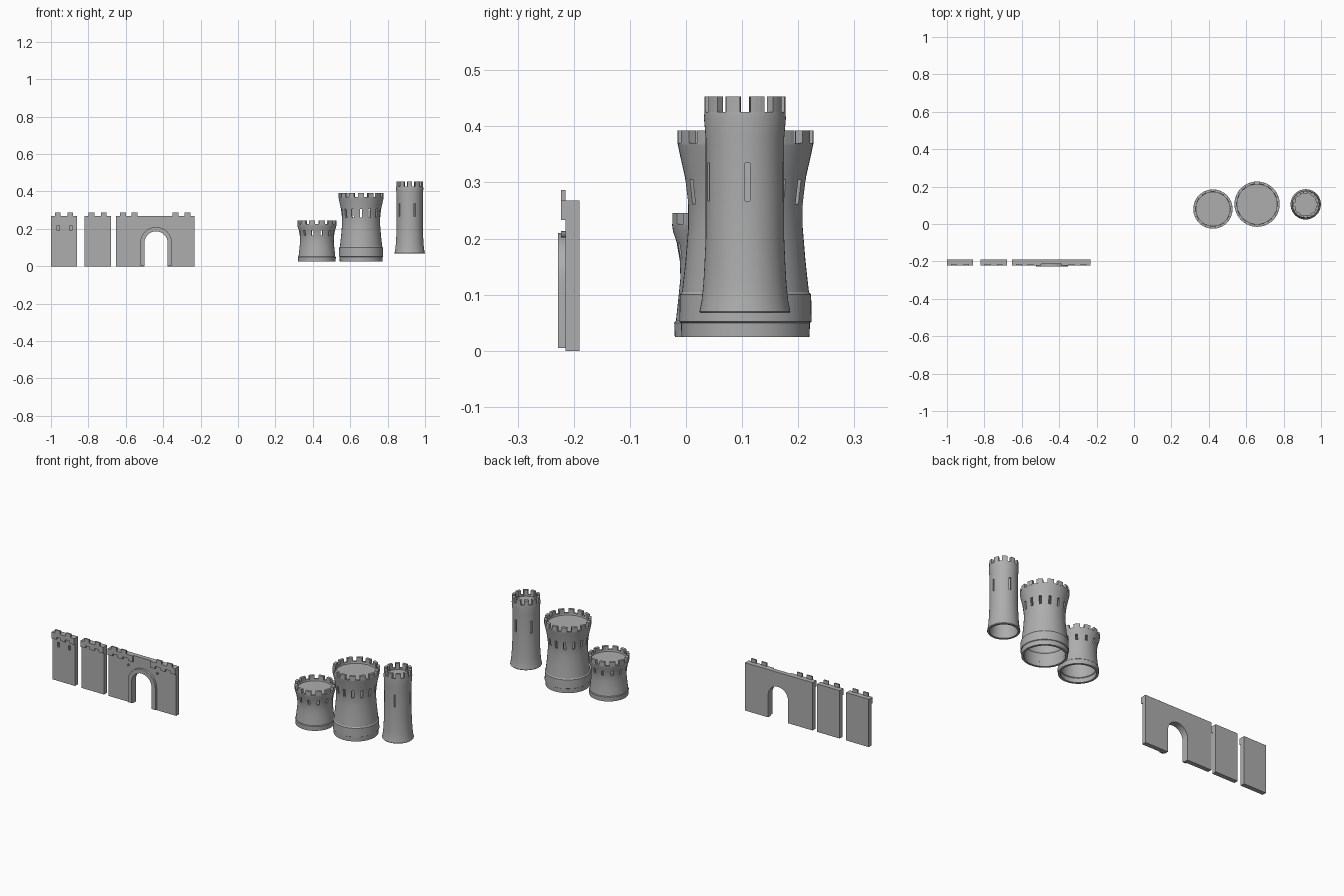
import bpy, bmesh
from math import sin, cos, pi, radians
from mathutils import Vector, Matrix

if "Cube" in bpy.data.objects:
    bpy.data.objects.remove(bpy.data.objects["Cube"])

stone = bpy.data.materials.new("grey_stone")
stone.use_nodes = True
GREY = (0.42, 0.42, 0.42, 1)
stone.diffuse_color = GREY
stone.node_tree.nodes["Principled BSDF"].inputs["Base Color"].default_value = GREY


def finish(bm, name, at=(0, 0, 0)):
    bmesh.ops.recalc_face_normals(bm, faces=bm.faces)
    mesh = bpy.data.meshes.new(name)
    bm.to_mesh(mesh)
    bm.free()
    mesh.materials.append(stone)
    obj = bpy.data.objects.new(name, mesh)
    obj.location = at
    bpy.context.collection.objects.link(obj)
    return obj


def prism(bm, points, push):
    face = bm.faces.new([bm.verts.new(p) for p in points])
    out = bmesh.ops.extrude_face_region(bm, geom=[face])["geom"]
    moved = [v for v in out if isinstance(v, bmesh.types.BMVert)]
    bmesh.ops.translate(bm, verts=moved, vec=push)


def box(bm, x0, x1, y0, y1, z0, z1, turn=Matrix()):
    mid = Vector((x0 + x1, y0 + y1, z0 + z1)) / 2
    size = Matrix.Diagonal((x1 - x0, y1 - y0, z1 - z0, 1))
    bmesh.ops.create_cube(bm, size=1, matrix=turn @ Matrix.Translation(mid) @ size)


def cut(obj, cutter):
    mod = obj.modifiers.new("openings", 'BOOLEAN')
    mod.operation, mod.solver, mod.object = 'DIFFERENCE', 'EXACT', cutter
    bpy.context.view_layer.update()
    result = obj.evaluated_get(bpy.context.evaluated_depsgraph_get())
    mesh = bpy.data.meshes.new_from_object(result)
    obj.modifiers.clear()
    obj.data = mesh
    bpy.data.objects.remove(cutter)


def smooth(obj):
    bpy.ops.object.select_all(action='DESELECT')
    obj.select_set(True)
    bpy.context.view_layer.objects.active = obj
    bpy.ops.object.shade_smooth_by_angle(angle=radians(30))


def arc(radius, a0, a1, steps):
    angles = [a0 + (a1 - a0) * i / steps for i in range(steps + 1)]
    return [(radius * cos(a), radius * sin(a)) for a in angles]


# Towers: flared open-bottomed shell, slits, roof floor and battlement ring
def tower(name, at, profile, top, merlons, slits, first, slit_w, slit_z, wall=0.012, sides=56):
    loop = profile + [(r - wall, z) for r, z in reversed(profile)]
    bm = bmesh.new()
    rings = []
    for r, z in loop:
        rings.append([bm.verts.new((r * cos(2 * pi * i / sides), r * sin(2 * pi * i / sides), z))
                      for i in range(sides)])
    for a, b in zip(rings, rings[1:] + rings[:1]):
        for i in range(sides):
            j = (i + 1) % sides
            bm.faces.new((a[i], a[j], b[j], b[i]))
    shell = finish(bm, name + "_wall", at)

    bm = bmesh.new()
    for k in range(slits):
        turn = Matrix.Rotation(first + 2 * pi * k / slits, 4, 'Z')
        box(bm, 0.04, 0.2, -slit_w / 2, slit_w / 2, *slit_z, turn)
    cut(shell, finish(bm, "slit_cutter", at))
    smooth(shell)

    rim_r, rim_z = profile[-1]
    bm = bmesh.new()
    disc = arc(rim_r - wall + 0.003, 0, 2 * pi, sides)[:-1]
    prism(bm, [(x, y, rim_z - 0.016) for x, y in disc], (0, 0, 0.006))
    finish(bm, name + "_floor", at)

    bm = bmesh.new()
    step = 2 * pi / merlons
    for k in range(merlons):
        a0, a1 = (k + 0.22) * step, (k + 0.8) * step
        ends = arc(rim_r, a0, a1, 3) + arc(rim_r - 0.015, a1, a0, 3)
        prism(bm, [(x, y, rim_z - 0.002) for x, y in ends], (0, 0, top - rim_z + 0.002))
    finish(bm, name + "_merlons", at)


tower("short_tower", (0.422, 0.08, 0),
      [(0.1, 0.025), (0.101, 0.05), (0.098, 0.053), (0.094, 0.09), (0.09, 0.13),
       (0.091, 0.16), (0.097, 0.195), (0.103, 0.212), (0.105, 0.226)],
      0.246, 12, 12, pi / 12, 0.011, (0.165, 0.192))
tower("wide_tower", (0.658, 0.106, 0),
      [(0.114, 0.025), (0.115, 0.05), (0.118, 0.052), (0.117, 0.1), (0.113, 0.105),
       (0.107, 0.16), (0.102, 0.22), (0.102, 0.26), (0.108, 0.31), (0.117, 0.35),
       (0.121, 0.37)],
      0.393, 14, 14, pi / 14, 0.012, (0.262, 0.305))
tower("tall_tower", (0.918, 0.105, 0),
      [(0.079, 0.067), (0.081, 0.07), (0.077, 0.09), (0.074, 0.12), (0.072, 0.155),
       (0.07, 0.2), (0.07, 0.38), (0.073, 0.415), (0.072, 0.426)],
      0.453, 10, 5, radians(4), 0.009, (0.267, 0.335), 0.01)

# Walls
BACK, FRONT, TRIM, ARCH = -0.19, -0.215, -0.223, -0.228
HEIGHT, TOP = 0.268, 0.287


def parapet(name, x0, x1, teeth):
    bm = bmesh.new()
    box(bm, x0, x1, TRIM, FRONT, 0.247, HEIGHT)
    for t0, t1 in teeth:
        box(bm, t0, t1, TRIM, FRONT, 0.247, TOP)
    # stepped corbels under the ledge, between the teeth
    for edge in (x0, (x0 + x1) / 2 - 0.015, x1 - 0.03):
        box(bm, edge, edge + 0.03, TRIM, FRONT, 0.233, 0.247)
    finish(bm, name, (0, 0, 0))


def plain_wall(name, x0, x1):
    bm = bmesh.new()
    box(bm, x0, x1, FRONT, BACK, 0, HEIGHT)
    parapet(name + "_parapet", x0, x1,
            [(x0 + s, x0 + s + 0.03) for s in (0.022, 0.088)])
    return finish(bm, name)


window_wall = plain_wall("window_wall", -1, -0.86)
plain_wall("plain_wall", -0.82, -0.68)

bm = bmesh.new()
for x in (-0.962, -0.894):
    box(bm, x - 0.007, x + 0.007, -0.25, FRONT + 0.014, 0.19, 0.217)
cut(window_wall, finish(bm, "window_cutter"))

# Gate wall with arched opening
MID, SPRING, INNER, OUTER = -0.438, 0.125, 0.062, 0.085
inner = [(MID + x, SPRING + z) for x, z in arc(INNER, 0, pi, 16)]
outer = [(MID + x, SPRING + z) for x, z in arc(OUTER, pi, 0, 16)]

bm = bmesh.new()
outline = ([(-0.233, HEIGHT), (-0.233, 0), (MID + INNER, 0)] + inner
           + [(MID - INNER, 0), (-0.652, 0), (-0.652, HEIGHT)])
prism(bm, [(x, FRONT, z) for x, z in outline], (0, BACK - FRONT, 0))
finish(bm, "gate_wall")

bm = bmesh.new()
frame = ([(MID + INNER, 0.005)] + inner + [(MID - INNER, 0.005), (MID - OUTER, 0.005)]
         + outer + [(MID + OUTER, 0.005)])
prism(bm, [(x, ARCH, z) for x, z in frame], (0, FRONT - ARCH, 0))
smooth(finish(bm, "gate_arch"))

parapet("gate_parapet_right", -0.652, -0.497, [(-0.63, -0.598), (-0.57, -0.537)])
parapet("gate_parapet_left", -0.388, -0.233, [(-0.35, -0.318), (-0.285, -0.253)])

# Studs beside the arch
for side, label in ((-1, "right"), (1, "left")):
    bm = bmesh.new()
    ring = arc(0.006, 0, 2 * pi, 10)[:-1]
    prism(bm, [(MID + side * 0.09 + x, TRIM, 0.208 + z) for x, z in ring], (0, FRONT - TRIM, 0))
    finish(bm, "gate_stud_" + label)
